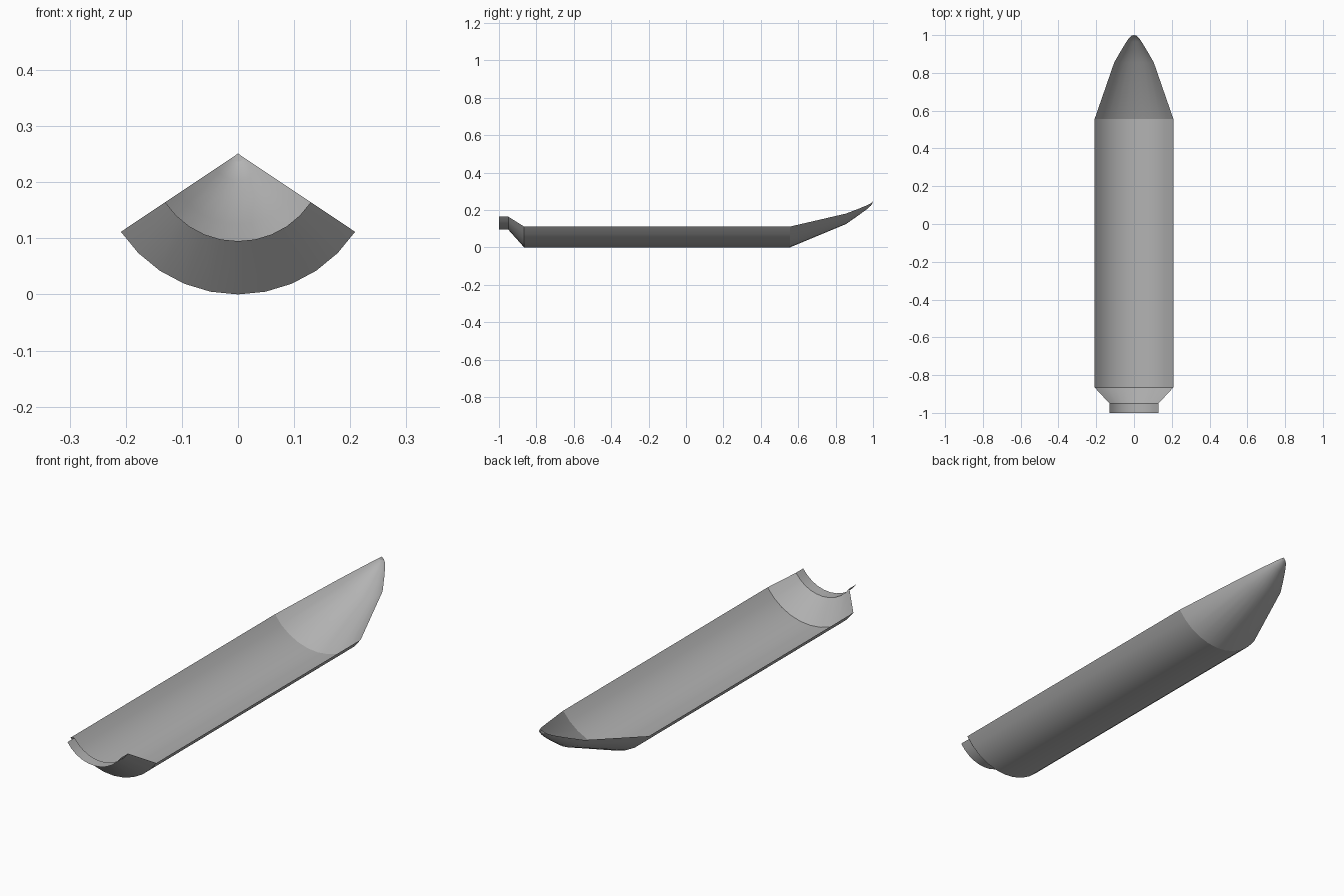
import bpy, bmesh, math

if "Cube" in bpy.data.objects:
    bpy.data.objects.remove(bpy.data.objects["Cube"])

# lengthwise profile: (y, radius)
PROFILE = [(-1.0, 0.156), (-0.95, 0.156), (-0.865, 0.251), (0.555, 0.251),
           (0.855, 0.126), (0.92, 0.081), (0.965, 0.048), (0.988, 0.028),
           (0.997, 0.014), (1.0, 0.0)]
AXIS_Z = 0.251
STEP = math.radians(11.25)      # 32-sided body, ten facets kept
HALF = 5

grey = bpy.data.materials.new("light_grey")
grey.diffuse_color = (0.45, 0.45, 0.45, 1)
grey.use_nodes = True
grey.node_tree.nodes["Principled BSDF"].inputs["Base Color"].default_value = grey.diffuse_color

# open shell panel: a sector of the revolved profile
bm = bmesh.new()
rings = []
for y, r in PROFILE:
    if r == 0:
        rings.append([bm.verts.new((0, y, AXIS_Z))] * (2 * HALF + 1))
    else:
        rings.append([bm.verts.new((r * math.sin(i * STEP), y, AXIS_Z - r * math.cos(i * STEP)))
                      for i in range(-HALF, HALF + 1)])
for a, b in zip(rings, rings[1:]):
    for i in range(2 * HALF):
        loop = list(dict.fromkeys([a[i], b[i], b[i + 1], a[i + 1]]))
        bm.faces.new(loop)
for f in bm.faces:
    if f.normal.z == 0:
        f.normal_update()
    if f.normal.z > 0:
        f.normal_flip()

mesh = bpy.data.meshes.new("shell_panel")
bm.to_mesh(mesh)
bm.free()
panel = bpy.data.objects.new("shell_panel", mesh)
bpy.context.collection.objects.link(panel)
mesh.materials.append(grey)

# smooth round the body, crisp at the profile breaks
bpy.context.view_layer.objects.active = panel
panel.select_set(True)
bpy.ops.object.shade_smooth_by_angle(angle=math.radians(20))
